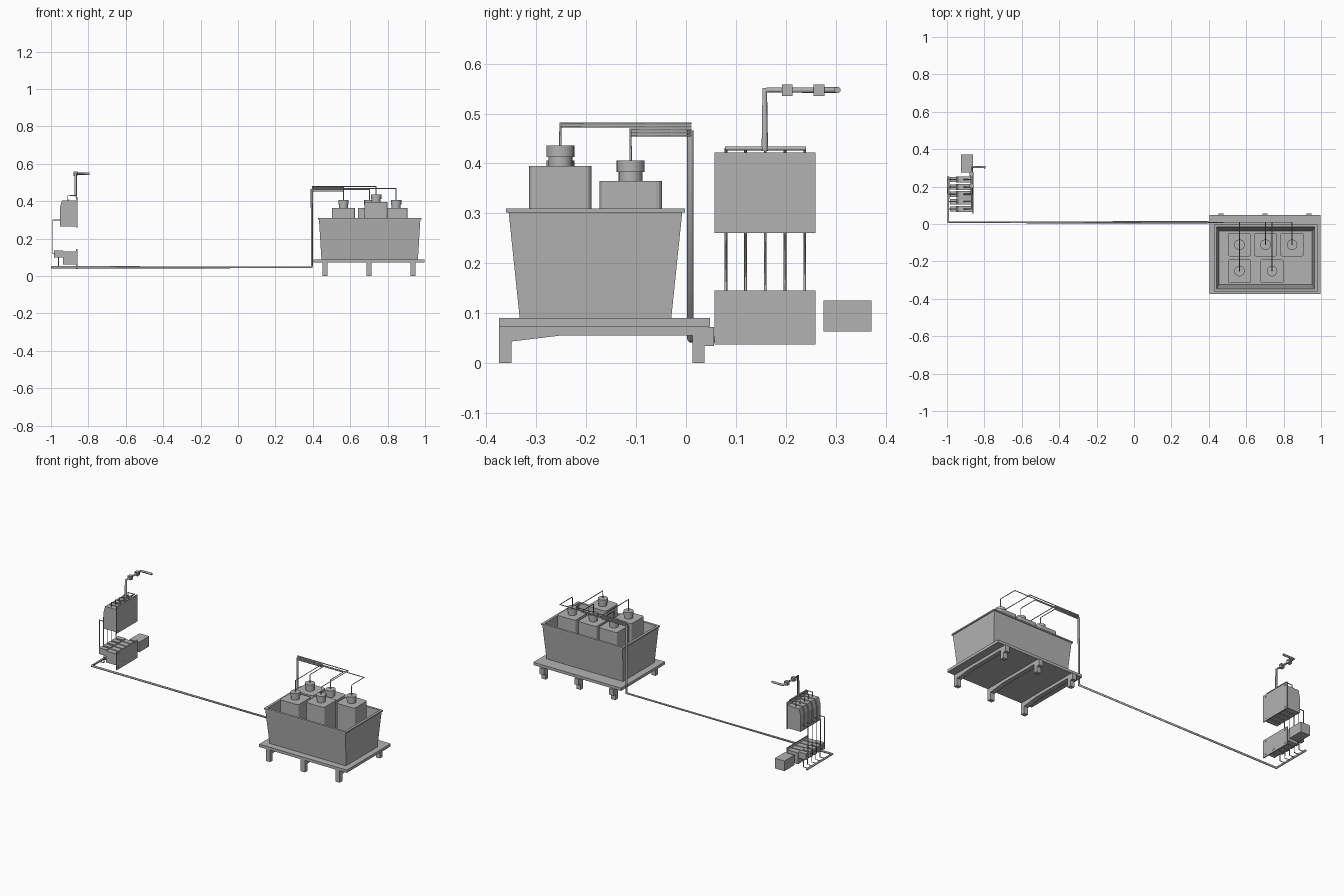
import bpy, bmesh
from mathutils import Vector

cube = bpy.data.objects.get("Cube")
if cube:
    bpy.data.objects.remove(cube)

grey = bpy.data.materials.new("plain_grey")
grey.use_nodes = True
COLOUR = (0.45, 0.45, 0.45, 1)
grey.diffuse_color = COLOUR
grey.node_tree.nodes["Principled BSDF"].inputs["Base Color"].default_value = COLOUR


def finish(name, bm):
    bmesh.ops.recalc_face_normals(bm, faces=bm.faces)
    mesh = bpy.data.meshes.new(name)
    bm.to_mesh(mesh)
    bm.free()
    mesh.materials.append(grey)
    obj = bpy.data.objects.new(name, mesh)
    bpy.context.collection.objects.link(obj)
    return obj


def box(name, x0, x1, y0, y1, z0, z1):
    bm = bmesh.new()
    bmesh.ops.create_cube(bm, size=1)
    for v in bm.verts:
        v.co = (x1 if v.co.x > 0 else x0, y1 if v.co.y > 0 else y0, z1 if v.co.z > 0 else z0)
    return finish(name, bm)


def smooth(obj):
    bpy.ops.object.select_all(action='DESELECT')
    obj.select_set(True)
    bpy.context.view_layer.objects.active = obj
    bpy.ops.object.shade_smooth_by_angle()


def disc(name, centre, r, depth, axis=(0, 0, 1), r_top=None, sides=24):
    """Cylinder starting at centre and running along axis."""
    bm = bmesh.new()
    bmesh.ops.create_cone(bm, cap_ends=True, segments=sides, radius1=r,
                          radius2=r if r_top is None else r_top, depth=depth)
    bmesh.ops.translate(bm, verts=bm.verts, vec=(0, 0, depth / 2))
    turn = Vector((0, 0, 1)).rotation_difference(Vector(axis)).to_matrix()
    bmesh.ops.rotate(bm, verts=bm.verts, matrix=turn)
    bmesh.ops.translate(bm, verts=bm.verts, vec=centre)
    obj = finish(name, bm)
    smooth(obj)
    return obj


def tube(name, points, r):
    curve = bpy.data.curves.new(name, 'CURVE')
    curve.dimensions = '3D'
    curve.bevel_depth = r
    curve.bevel_resolution = 2
    curve.use_fill_caps = True
    spline = curve.splines.new('POLY')
    spline.points.add(len(points) - 1)
    for p, co in zip(spline.points, points):
        p.co = (*co, 1)
    curve.materials.append(grey)
    obj = bpy.data.objects.new(name, curve)
    bpy.context.collection.objects.link(obj)
    bpy.ops.object.select_all(action='DESELECT')
    obj.select_set(True)
    bpy.context.view_layer.objects.active = obj
    bpy.ops.object.convert(target='MESH')
    return bpy.context.object


def prism(name, profile, axis, a, b):
    """Extrude a 2D profile: along x (profile y,z) or along y (profile x,z)."""
    bm = bmesh.new()
    place = (lambda p, t: (t, *p)) if axis == 'X' else (lambda p, t: (p[0], t, p[1]))
    face = bm.faces.new([bm.verts.new(place(p, a)) for p in profile])
    ext = bmesh.ops.extrude_face_region(bm, geom=[face])
    vec = (b - a, 0, 0) if axis == 'X' else (0, b - a, 0)
    bmesh.ops.translate(bm, vec=vec, verts=[g for g in ext["geom"] if isinstance(g, bmesh.types.BMVert)])
    return finish(name, bm)


# Stand: deck, cross beams, legs, gussets and rear brackets
box("deck", 0.405, 0.997, -0.375, 0.048, 0.073, 0.09)
for x in (0.465, 0.70, 0.935):
    w = 0.014
    box("cross_beam", x - w, x + w, -0.375, 0.045, 0.055, 0.073)
    box("front_leg", x - w, x + w, -0.375, -0.35, 0, 0.055)
    box("back_leg", x - w, x + w, 0.013, 0.037, 0, 0.055)
    prism("gusset", [(-0.35, 0.055), (-0.35, 0.043), (-0.25, 0.055)], 'X', x - w, x + w)
    box("rear_bracket", x - w, x + w, 0.037, 0.056, 0.034, 0.072)

# Open tapered tub, built as a stack of rings from outer base to inner floor
CX, CY = 0.704, -0.1815
bm = bmesh.new()
rings = []
for hx, hy, z in ((0.258, 0.152, 0.09), (0.271, 0.174, 0.302), (0.277, 0.179, 0.302),
                  (0.277, 0.179, 0.31), (0.262, 0.165, 0.31), (0.249, 0.143, 0.10)):
    rings.append([bm.verts.new((CX + sx * hx, CY + sy * hy, z))
                  for sx, sy in ((-1, -1), (1, -1), (1, 1), (-1, 1))])
for lo, hi in zip(rings, rings[1:]):
    for i in range(4):
        j = (i + 1) % 4
        bm.faces.new((lo[i], lo[j], hi[j], hi[i]))
bm.faces.new(rings[0])
bm.faces.new(rings[-1])
finish("tub", bm)

# Containers with necks, caps and hoses leading to the riser
containers = [(0.564, -0.252, 0.365, 0.474), (0.738, -0.252, 0.395, 0.480),
              (0.564, -0.111, 0.365, 0.456), (0.703, -0.111, 0.365, 0.462),
              (0.845, -0.111, 0.365, 0.468)]
for x, y, top, run in containers:
    h = 0.0625
    body = box("container", x - h, x + h, y - h, y + h, 0.10, top)
    bm = bmesh.new()
    bm.from_mesh(body.data)
    upright = [e for e in bm.edges if abs(e.verts[0].co.z - e.verts[1].co.z) > 0.1]
    bmesh.ops.bevel(bm, geom=upright, offset=0.012, segments=3, profile=0.5, affect='EDGES')
    bm.to_mesh(body.data)
    bm.free()
    disc("neck", (x, y, top), 0.024, 0.018)
    disc("cap", (x, y, top + 0.018), 0.028, 0.023)
    tube("hose", [(x, y, top + 0.04), (x, y, run), (x, 0.009, run), (0.395, 0.009, run)], 0.0026)

# Riser and long transfer pipe, turning back under the pumps
tube("transfer_pipe", [(0.395, 0.009, 0.466), (0.395, 0.009, 0.047),
                       (-0.993, 0.009, 0.047), (-0.993, 0.255, 0.047)], 0.0065)

# Mounting plates with corner screws
for z0, z1 in ((0.037, 0.145), (0.26, 0.422)):
    box("mounting_plate", -0.865, -0.859, 0.057, 0.26, z0, z1)
    for y in (0.076, 0.241):
        for z in (z0 + 0.015, z1 - 0.012):
            disc("screw", (-0.86, y, z), 0.0045, 0.003, (1, 0, 0), sides=12)
disc("port_plug", (-0.86, 0.14, 0.062), 0.013, 0.002, (1, 0, 0))

# Five dosing lines: upper vessel, lower pump, connecting tube and outlet
for i in range(5):
    y = 0.08 + i * 0.0395
    w = 0.0165
    prism("upper_vessel", [(-0.865, 0.265), (-0.952, 0.265), (-0.952, 0.365),
                           (-0.942, 0.403), (-0.865, 0.403)], 'Y', y - w, y + w)
    box("lower_pump", -0.935, -0.865, y - w, y + w, 0.063, 0.132)
    box("pump_head", -0.985, -0.935, y - 0.014, y + 0.014, 0.10, 0.138)
    tube("feed_tube", [(-0.95, y, 0.30), (-0.991, y, 0.30), (-0.991, y, 0.12), (-0.98, y, 0.12)], 0.0028)
    tube("suction_tube", [(-0.96, y, 0.102), (-0.96, y, 0.047), (-0.993, y, 0.047)], 0.0025)
    tube("outlet_tube", [(-0.91, y, 0.40), (-0.91, y, 0.43), (-0.868, y, 0.43)], 0.0028)

# Collecting pipe, outlet line and its two valves
tube("collector", [(-0.868, 0.078, 0.43), (-0.868, 0.241, 0.43)], 0.004)
tube("outlet_pipe", [(-0.868, 0.158, 0.425), (-0.868, 0.158, 0.547),
                     (-0.868, 0.304, 0.547), (-0.793, 0.304, 0.547)], 0.0065)
for y in (0.203, 0.267):
    box("valve", -0.879, -0.857, y - 0.011, y + 0.011, 0.535, 0.558)
    disc("valve_stem", (-0.858, y, 0.553), 0.003, 0.003, (1, 0, 0), sides=12)

# Control box beside the pumps
box("control_box", -0.925, -0.86, 0.276, 0.372, 0.063, 0.125)
